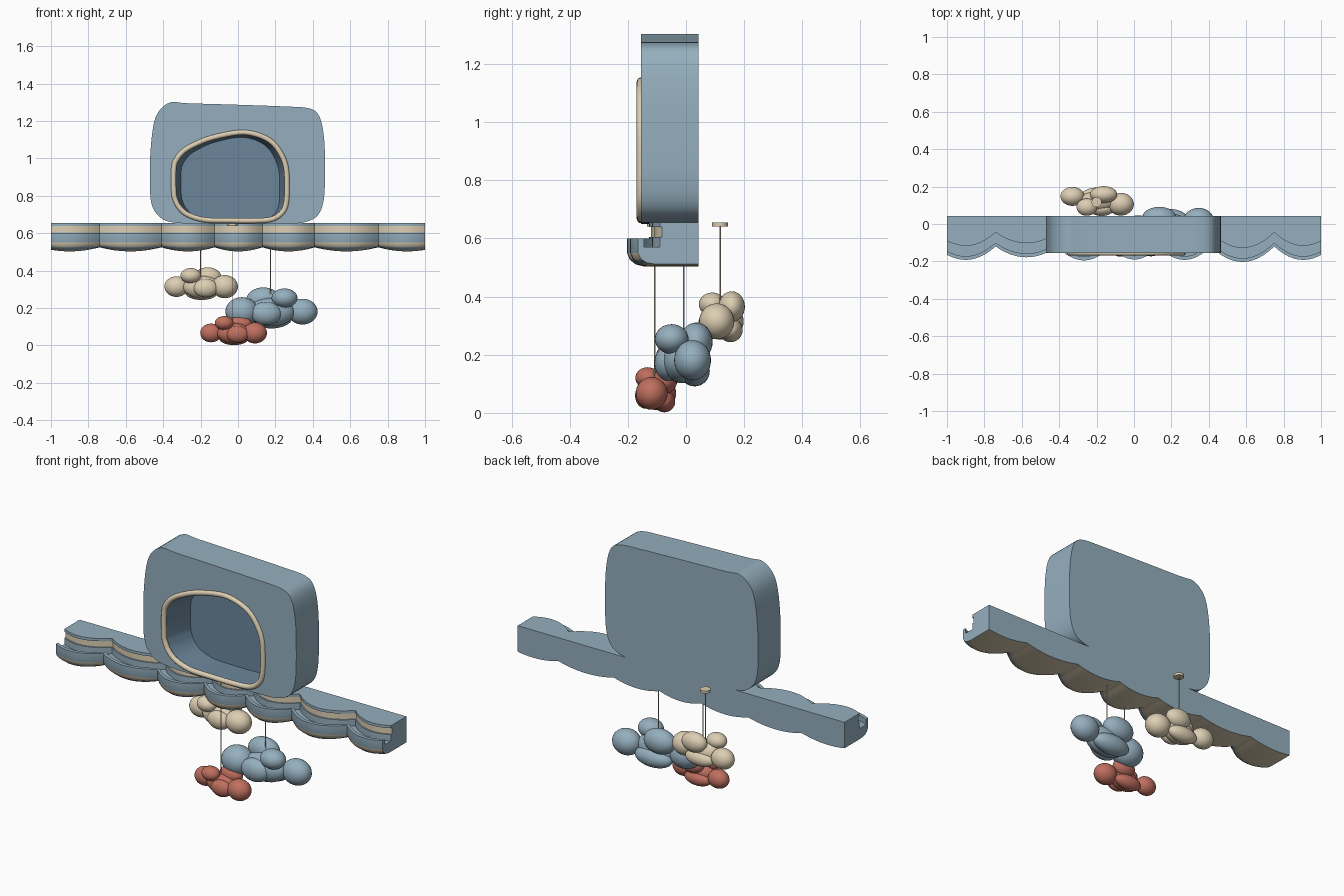
import bpy, bmesh, math
from mathutils import Vector

cube = bpy.data.objects.get("Cube")
if cube:
    bpy.data.objects.remove(cube)


def material(name, rgb):
    m = bpy.data.materials.new(name)
    m.use_nodes = True
    color = (*rgb, 1)
    m.diffuse_color = color
    m.node_tree.nodes["Principled BSDF"].inputs["Base Color"].default_value = color
    return m


BLUE = material("soft blue", (.30, .43, .515))
DEEP = material("deep blue", (.147, .24, .33))
TAN = material("cream tan", (.72, .62, .45))
RED = material("clay red", (.52, .16, .115))


def finish(bm, name, mats, angle=35):
    bmesh.ops.recalc_face_normals(bm, faces=bm.faces)
    me = bpy.data.meshes.new(name)
    bm.to_mesh(me)
    bm.free()
    for m in mats:
        me.materials.append(m)
    for p in me.polygons:
        p.use_smooth = True
    me.set_sharp_from_angle(angle=math.radians(angle))
    ob = bpy.data.objects.new(name, me)
    bpy.context.collection.objects.link(ob)
    return ob


def loft(name, loops, mats, rule, caps=(0, 0)):
    """Skin closed loops; rule(band, side) gives the material index."""
    bm = bmesh.new()
    rings = [[bm.verts.new(p) for p in loop] for loop in loops]
    n = len(rings[0])
    for b, (r, s) in enumerate(zip(rings, rings[1:])):
        for i in range(n):
            j = (i + 1) % n
            bm.faces.new((r[i], r[j], s[j], s[i])).material_index = rule(b, i)
    for ring, index in zip((rings[0], rings[-1]), caps):
        bm.faces.new(ring).material_index = index
    return finish(bm, name, mats)


def smooth_loop(points, steps=4):
    """Closed smooth curve through 2D points."""
    pts = [Vector(p) for p in points]
    n, out = len(pts), []
    for i in range(n):
        a, b, c, d = (pts[(i + k) % n] for k in (-1, 0, 1, 2))
        for s in range(steps):
            t = s / steps
            out.append(.5 * (2 * b + (c - a) * t + (2 * a - 5 * b + 4 * c - d) * t**2
                             + (3 * b - a - 3 * c + d) * t**3))
    return out


# Scalloped shelf with a grooved front and a thin lip
cusps = [-1.06, -.74, -.41, -.125, .13, .41, .75, 1.06]
depths = [.072, .058, .075, .07, .072, .083, .072]
BACK = .043


def shelf_section(x, bump, depth):
    f = -.12 - bump * depth
    d = .022 * bump
    profile = [(BACK, .655), (f + .075, .655), (f + .075, .64), (f + .083, .64),
               (f + .083, .605), (f + .075, .605), (f + .075, .57), (f + .02, .57),
               (f + .02, .6), (f, .6), (f, .55), (f + .01, .534 - d * .35),
               (f + .03, .526 - d * .7), (f + .06, .525 - d), (BACK, .525 - d)]
    return [(x, y, z) for y, z in profile]


sections = []
STEPS = 12
for a, b, depth in zip(cusps, cusps[1:], depths):
    for s in range(STEPS + 1):
        x = max(-1, min(1, a + (b - a) * s / STEPS))
        if sections and x - sections[-1][0][0] < .001:
            continue
        t = (x - a) / (b - a)
        sections.append(shelf_section(x, 4 * t * (1 - t), depth))
loft("scalloped_shelf", sections, [BLUE, TAN],
     lambda band, side: int(side in (3, 10, 12, 13)))

# Rounded house body with a tapered recess
outer = smooth_loop([
    (-.47, .85), (-.47, 1.0), (-.455, 1.16), (-.425, 1.25), (-.36, 1.3), (-.27, 1.295),
    (0, 1.287), (.25, 1.278), (.38, 1.268), (.435, 1.225), (.46, 1.11), (.465, .95),
    (.46, .79), (.43, .7), (.36, .66), (.25, .651), (0, .65), (-.25, .651),
    (-.38, .665), (-.44, .71), (-.465, .77)])
opening = smooth_loop([
    (-.343, .82), (-.343, .95), (-.325, 1.0), (-.29, 1.04), (-.23, 1.075), (-.14, 1.11),
    (0, 1.138), (.09, 1.13), (.17, 1.095), (.22, 1.04), (.255, .96), (.262, .85),
    (.257, .76), (.235, .71), (.18, .675), (.08, .667), (-.05, .668), (-.18, .672),
    (-.27, .7), (-.315, .74), (-.335, .78)])
FRONT = -.155


def at_depth(loop, y):
    return [(p.x, y, p.y) for p in loop]


pivot = Vector((-.04, .67))
recess = [Vector((pivot.x + (p.x - pivot.x) * .87, pivot.y + (p.y - pivot.y) * .945))
          for p in opening]
loft("house_body",
     [at_depth(outer, BACK), at_depth(outer, FRONT), at_depth(opening, FRONT),
      at_depth(recess, .02)],
     [BLUE, DEEP], lambda band, side: int(band == 2), caps=(0, 1))

# Round trim around the opening
cu = bpy.data.curves.new("opening_trim", "CURVE")
cu.dimensions = "3D"
cu.bevel_depth = .0145
cu.bevel_resolution = 3
sp = cu.splines.new("POLY")
sp.points.add(len(opening) - 1)
for pt, co in zip(sp.points, at_depth(opening, FRONT)):
    pt.co = (*co, 1)
sp.use_cyclic_u = True
for s in cu.splines:
    s.use_smooth = True
cu.materials.append(TAN)
bpy.context.collection.objects.link(bpy.data.objects.new("opening_trim", cu))


def cylinder(name, x, y, low, high, radius, sides):
    def ring(z):
        return [(x + radius * math.cos(k * math.tau / sides),
                 y + radius * math.sin(k * math.tau / sides), z) for k in range(sides)]
    loft(name, [ring(low), ring(high)], [TAN], lambda band, side: 0)


# Hanging clouds: each puff has a centre and radii
puffs = [((-.122, .025, -.003), (.058, .046, .05)),
         ((.113, -.013, -.003), (.064, .055, .056)),
         ((0, 0, -.005), (.09, .05, .055)),
         ((.03, .034, .043), (.066, .041, .048)),
         ((-.052, -.027, .05), (.05, .042, .037)),
         ((0, .03, -.03), (.08, .038, .038)),
         ((.02, -.035, -.01), (.06, .035, .045))]


def cloud(name, mat, centre, size, flip, thread):
    bm = bmesh.new()
    for pos, radii in puffs:
        made = bmesh.ops.create_uvsphere(bm, u_segments=28, v_segments=16, radius=1)
        for v in made["verts"]:
            v.co = Vector(centre) + Vector(
                [size * k * (p + r * c) for k, p, r, c in zip((flip, 1, 1), pos, radii, v.co)])
    finish(bm, name + "_cloud", [mat], 60)
    # Thread and its ceiling button
    x, y = thread
    cylinder(name + "_thread", x, y, centre[2], .645, .0025, 8)
    cylinder(name + "_button", x, y, .641, .6545, .027, 20)


cloud("tan", TAN, (-.195, .12, .318), 1.1, 1, (-.2, .117))
cloud("blue", BLUE, (.177, -.012, .185), 1.38, -1, (.173, -.007))
cloud("red", RED, (-.022, -.105, .07), 1.0, 1, (-.028, -.107))
